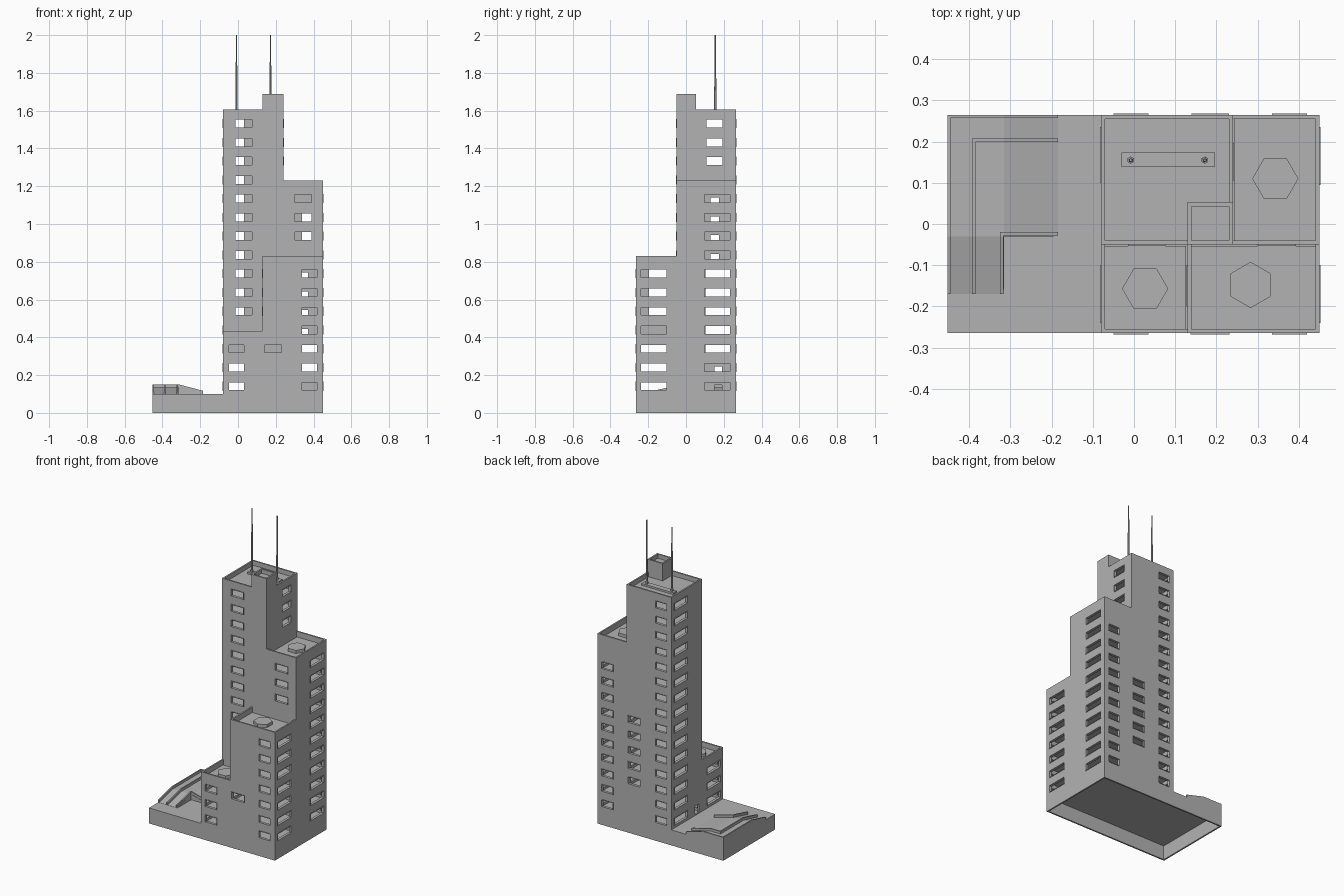
import bpy, bmesh, math

if "Cube" in bpy.data.objects:
    bpy.data.objects.remove(bpy.data.objects["Cube"])

grey = bpy.data.materials.new("concrete grey")
grey.diffuse_color = (0.45, 0.45, 0.45, 1)
grey.use_nodes = True
grey.node_tree.nodes["Principled BSDF"].inputs["Base Color"].default_value = grey.diffuse_color

STEP, SILL, HEAD = 0.0993, 0.117, 0.048   # storey pitch, first sill height, window height
GROUND, T = 0.10, 0.01                    # podium top, wall thickness


def finish(bm, name):
    mesh = bpy.data.meshes.new(name)
    bm.to_mesh(mesh)
    bm.free()
    obj = bpy.data.objects.new(name, mesh)
    obj.data.materials.append(grey)
    bpy.context.collection.objects.link(obj)
    return obj


def add_box(bm, x0, x1, y0, y1, z0, top):
    """Box whose top is a height or a function of x, y."""
    f = top if callable(top) else (lambda x, y: top)
    pts = [(x0, y0), (x1, y0), (x1, y1), (x0, y1)]
    lo = [bm.verts.new((x, y, z0)) for x, y in pts]
    hi = [bm.verts.new((x, y, f(x, y))) for x, y in pts]
    bm.faces.new(lo[::-1])
    bm.faces.new(hi)
    for i in range(4):
        j = (i + 1) % 4
        bm.faces.new((lo[i], lo[j], hi[j], hi[i]))


def levels(a0, a1, first, last, kind="window"):
    """Column of openings, one per storey: (a0, a1, z0, z1, framed)."""
    h = 0.03 if kind == "door" else HEAD
    return [(a0, a1, SILL + STEP * k, SILL + STEP * k + h, kind == "window")
            for k in range(first, last + 1)]


def wall(name, side, pos, a0, a1, z0, z1, holes=()):
    """Wall plane with openings, thickened inward; framed openings get a casing."""
    def point(a, z, d=0):
        s = 1 if side in "EN" else -1
        return (pos + s * d, a, z) if side in "EW" else (a, pos + s * d, z)
    av = sorted({a0, a1, *[h[0] for h in holes], *[h[1] for h in holes]})
    zv = sorted({z0, z1, *[h[2] for h in holes], *[h[3] for h in holes]})
    bm = bmesh.new()
    grid = {}

    def v(i, j):
        if (i, j) not in grid:
            grid[i, j] = bm.verts.new(point(av[i], zv[j]))
        return grid[i, j]
    for i in range(len(av) - 1):
        for j in range(len(zv) - 1):
            a, z = (av[i] + av[i + 1]) / 2, (zv[j] + zv[j + 1]) / 2
            if any(h[0] < a < h[1] and h[2] < z < h[3] for h in holes):
                continue
            q = [v(i, j), v(i + 1, j), v(i + 1, j + 1), v(i, j + 1)]
            bm.faces.new(q if side in "SE" else q[::-1])
    obj = finish(bm, name)
    mod = obj.modifiers.new("thickness", "SOLIDIFY")
    mod.thickness, mod.offset = T, -1
    # casings
    framed = [h for h in holes if h[4]]
    if framed:
        bm, w = bmesh.new(), 0.003
        for b0, b1, c0, c1, _ in framed:
            for p0, p1, r0, r1 in ((b0, b1, c0, c0 + w), (b0, b1, c1 - w, c1),
                                   (b0, b0 + w, c0 + w, c1 - w), (b1 - w, b1, c0 + w, c1 - w)):
                p, q = point(p0, r0, -0.014), point(p1, r1, 0.003)
                add_box(bm, min(p[0], q[0]), max(p[0], q[0]),
                        min(p[1], q[1]), max(p[1], q[1]), r0, r1)
        finish(bm, name + "_window_frames")


def block(name, x0, x1, y0, y1, top, roof, storeys, openings):
    """Walls on the listed sides, a slab per storey and a sunken roof."""
    for side, holes in openings.items():
        pos = {"W": x0, "E": x1, "S": y0, "N": y1}[side]
        a = (y0, y1) if side in "EW" else (x0, x1)
        wall(f"{name}_{side.lower()}_wall", side, pos, *a, GROUND, top, holes)
    bm = bmesh.new()
    e = 0.004
    for z in [GROUND + STEP * k for k in range(1, storeys)] + [roof]:
        add_box(bm, x0 + e, x1 - e, y0 + e, y1 - e, z - 0.006, z)
    finish(bm, name + "_floors")


X0, X1, Y0, Y1 = -0.453, 0.45, -0.265, 0.265
XW, XM, XE, YM = -0.08, 0.13, 0.24, -0.05

# podium, open underneath
for s, p, a in (("W", X0, (Y0, Y1)), ("E", X1, (Y0, Y1)), ("S", Y0, (X0, X1)), ("N", Y1, (X0, X1))):
    wall("podium_wall_" + s.lower(), s, p, *a, 0, GROUND)
bm = bmesh.new()
add_box(bm, X0 + 0.002, X1 - 0.002, Y0 + 0.002, Y1 - 0.002, 0.092, GROUND)
finish(bm, "podium_deck")

# four stepped blocks
block("main_tower", XW, XE, YM, Y1, 1.605, 1.575, 15, {
    "S": levels(-0.015, 0.077, 4, 14) + levels(-0.05, 0.035, 0, 1, "hole"),
    "N": levels(-0.05, 0.035, 0, 14) + levels(0.14, 0.23, 2, 6),
    "W": levels(0.1, 0.235, 0, 14) + [(-0.02, 0.02, 0.105, 0.16, False)],
    "E": levels(0.105, 0.197, 12, 14) + levels(0.095, 0.235, 2, 6, "hole")
    + levels(0.15, 0.19, 0, 1, "door") + levels(0.13, 0.175, 7, 10, "door")})
block("rear_block", XE, X1, YM, Y1, 1.231, 1.195, 11, {
    "N": levels(0.335, 0.42, 0, 9),
    "E": levels(0.095, 0.235, 0, 10),
    "S": levels(0.30, 0.393, 8, 10) + levels(0.335, 0.42, 1, 2, "hole")
    + levels(0.335, 0.37, 3, 6, "door")})
block("front_block", XM, X1, Y0, YM, 0.83, 0.796, 7, {
    "S": levels(0.335, 0.42, 0, 6) + levels(0.137, 0.232, 2, 2),
    "E": levels(-0.24, -0.10, 0, 6),
    "W": levels(-0.20, -0.10, 4, 6) + levels(-0.24, -0.10, 0, 2, "hole")})
block("low_block", XW, XM, Y0, YM, 0.434, 0.4, 3, {
    "S": levels(-0.05, 0.035, 0, 2),
    "W": levels(-0.24, -0.10, 0, 2)})

# penthouse on the tower roof
PY = 0.053
wall("penthouse_wall_s", "S", YM, XM, XE, 1.605, 1.687)
wall("penthouse_wall_e", "E", XE, YM, PY, 1.605, 1.687)
wall("penthouse_wall_n", "N", PY, XM, XE - T, 1.575, 1.687)
wall("penthouse_wall_w", "W", XM, YM + T, PY, 1.575, 1.687)
bm = bmesh.new()
add_box(bm, XM + 0.004, XE - 0.004, YM + 0.004, PY - 0.004, 1.65, 1.66)
finish(bm, "penthouse_roof")


def prism(name, x, y, z0, z1, r0, r1, turn=0):
    bpy.ops.mesh.primitive_cone_add(vertices=6, radius1=r0, radius2=r1, depth=z1 - z0,
                                    location=(x, y, (z0 + z1) / 2), rotation=(0, 0, turn))
    obj = bpy.context.object
    obj.name = name
    obj.data.materials.append(grey)


# hexagonal roof pads
for n, x, y, z, turn in (("low", 0.027, -0.157, 0.4, math.pi / 6),
                         ("front", 0.283, -0.148, 0.796, 0),
                         ("rear", 0.343, 0.11, 1.195, math.pi / 6)):
    prism(n + "_roof_pad", x, y, z - 0.002, z + 0.02, 0.056, 0.056, turn)

# twin antennas on a plinth
bm = bmesh.new()
add_box(bm, -0.03, 0.197, 0.138, 0.173, 1.57, 1.587)
finish(bm, "antenna_plinth")
for n, x in (("left", -0.008), ("right", 0.172)):
    prism(n + "_antenna_foot", x, 0.155, 1.58, 1.6, 0.009, 0.009)
    prism(n + "_antenna", x, 0.155, 1.58, 2.0, 0.0065, 0.0035)


# L-shaped ramp rising to a landing in the rear left corner
def ramp(x, y):
    u = min(1, max(0, (-0.185 - x) / 0.13))
    v = min(1, max(0, (y + 0.17) / 0.14))
    return GROUND + 0.001 + 0.034 * min(u, v)


bm = bmesh.new()
add_box(bm, -0.315, -0.185, -0.03, Y1, 0.098, ramp)
add_box(bm, X0, -0.315, -0.03, Y1, 0.098, ramp)
add_box(bm, X0, -0.315, -0.17, -0.03, 0.098, ramp)
finish(bm, "ramp")

# three low walls following the ramp
bm = bmesh.new()
for x, y in ((X0, Y1), (-0.393, 0.207), (-0.325, -0.02)):
    w = 0.008
    for box in ((x, x + w, -0.17, -0.03), (x, x + w, -0.03, y),
                (x + w, -0.315, y - w, y), (-0.315, -0.185, y - w, y)):
        if box[1] - box[0] > 0.001:
            add_box(bm, *box, 0.098, lambda px, py: ramp(px, py) + 0.016)
finish(bm, "ramp_walls")
